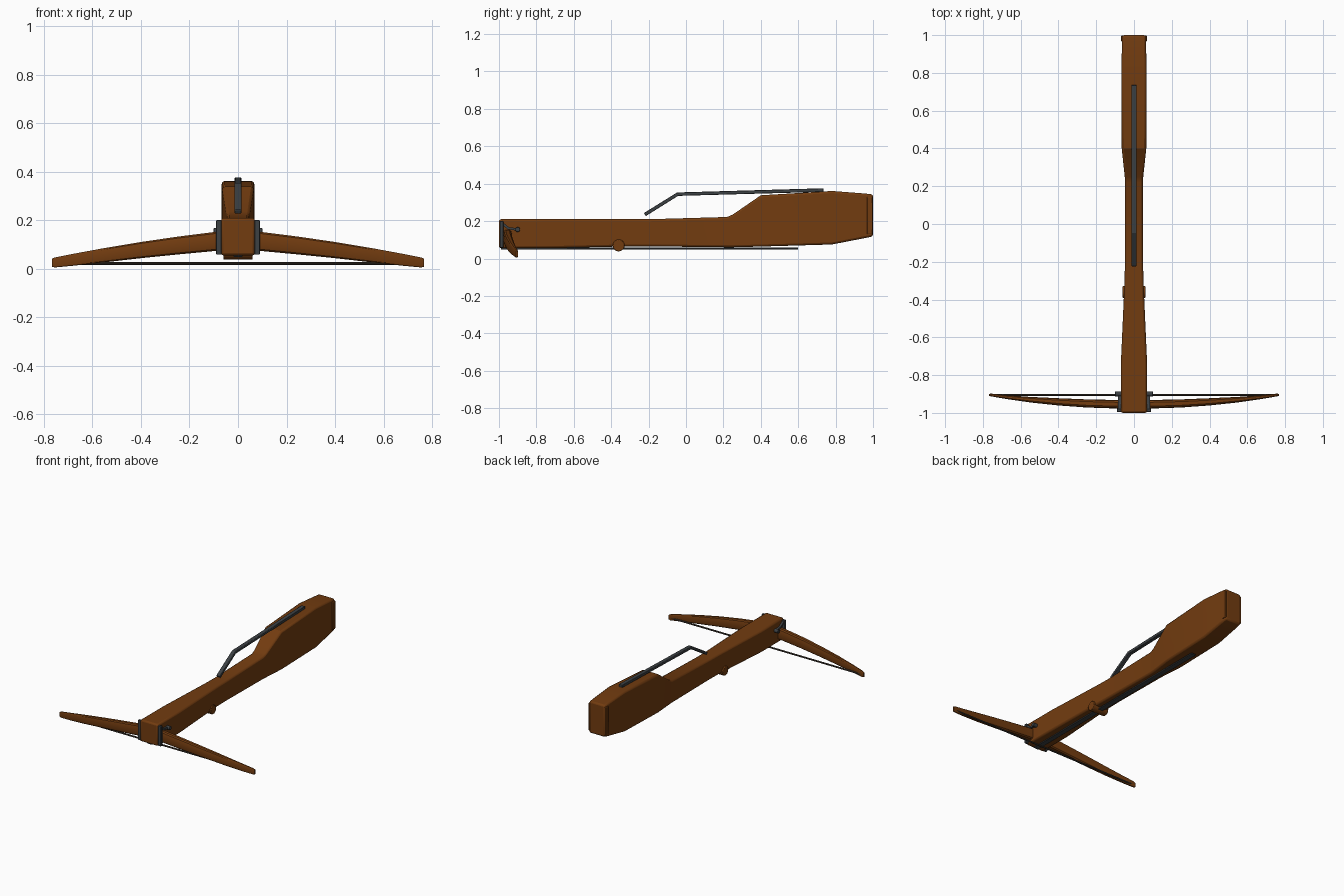
import bpy, bmesh, math
from mathutils import Vector

if "Cube" in bpy.data.objects:
    bpy.data.objects.remove(bpy.data.objects["Cube"])


def material(name, rgb):
    m = bpy.data.materials.new(name)
    m.diffuse_color = (*rgb, 1)
    m.use_nodes = True
    m.node_tree.nodes["Principled BSDF"].inputs["Base Color"].default_value = m.diffuse_color
    return m


WOOD = material("brown wood", (0.17, 0.045, 0.005))
STEEL = material("dark steel", (0.045, 0.052, 0.057))
CORD = material("dark cord", (0.045, 0.035, 0.025))


def finish(name, bm, mat, bevel=0.0, segs=2):
    bmesh.ops.recalc_face_normals(bm, faces=bm.faces)
    me = bpy.data.meshes.new(name)
    bm.to_mesh(me)
    bm.free()
    ob = bpy.data.objects.new(name, me)
    bpy.context.collection.objects.link(ob)
    me.materials.append(mat)
    if bevel:
        b = ob.modifiers.new("bevel", 'BEVEL')
        b.width, b.segments = bevel, segs
        b.limit_method, b.angle_limit = 'ANGLE', math.radians(50)
    bpy.context.view_layer.objects.active = ob
    ob.select_set(True)
    bpy.ops.object.shade_smooth_by_angle(angle=math.radians(25))
    ob.select_set(False)
    return ob


def loft(name, rings, mat, bevel=0.0):
    bm = bmesh.new()
    loops = [[bm.verts.new(p) for p in r] for r in rings]
    n = len(loops[0])
    for a, b in zip(loops, loops[1:]):
        for i in range(n):
            j = (i + 1) % n
            bm.faces.new((a[i], a[j], b[j], b[i]))
    bm.faces.new(loops[0])
    bm.faces.new(loops[-1][::-1])
    return finish(name, bm, mat, bevel)


def box(name, lo, hi, mat, bevel=0.0):
    (x0, y0, z0), (x1, y1, z1) = lo, hi
    return loft(name, [[(x0, y, z0), (x1, y, z0), (x1, y, z1), (x0, y, z1)]
                       for y in (y0, y1)], mat, bevel)


def rod(name, a, b, r, mat, sides=16, bevel=0.0):
    a, b = Vector(a), Vector(b)
    q = (b - a).to_track_quat('Z', 'Y')
    ring = [Vector((r * math.cos(t), r * math.sin(t), 0))
            for t in (2 * math.pi * i / sides for i in range(sides))]
    return loft(name, [[p + q @ v for v in ring] for p in (a, b)], mat, bevel)


def strip(name, path, x0, x1, t, mat, bevel=0.0):
    """Flat bar following (y, z) points, with mitred bends."""
    pts = [Vector(p) for p in path]
    rings = []
    for i, p in enumerate(pts):
        d = (pts[min(i + 1, len(pts) - 1)] - p).normalized() + \
            (p - pts[max(i - 1, 0)]).normalized()
        n = Vector((-d.y, d.x)).normalized() * t / 2
        u, v = p + n, p - n
        rings.append([(x0, *v), (x1, *v), (x1, *u), (x0, *u)])
    return loft(name, rings, mat, bevel)


# stock: y, bottom, top, half width
stations = [(-1.0, .055, .21, .07), (-.75, .055, .21, .07), (-.3, .065, .21, .05),
            (-.2, .065, .21, .048), (.22, .06, .222, .047), (.25, .06, .235, .049),
            (.40, .064, .338, .065), (.78, .075, .361, .067), (.95, .108, .348, .064),
            (1.0, .118, .343, .062)]
loft("stock", [[(-w, y, a), (w, y, a), (w, y, b), (-w, y, b)]
               for y, a, b, w in stations], WOOD, .011)

# butt side plates
for s in (-1, 1):
    box("butt_plate", (min(s * .055, s * .068), .967, .13),
        (max(s * .055, s * .068), .998, .33), WOOD, .004)

# bow limbs: x, front y, back y, bottom, top
limb = [(0, -.98, -.93, .08, .16), (.1, -.977, -.931, .072, .152),
        (.25, -.972, -.928, .058, .133), (.4, -.961, -.922, .043, .111),
        (.55, -.945, -.915, .026, .086), (.68, -.926, -.906, .012, .062),
        (.755, -.913, -.898, .005, .047), (.767, -.910, -.899, .008, .041)]
for s in (-1, 1):
    rings = []
    for x, y0, y1, z0, z1 in limb:
        rings.append([(s * x, (y0 + y1) / 2 + math.copysign(abs(c) ** .6, c) * (y1 - y0) / 2,
                       (z0 + z1) / 2 + math.copysign(abs(d) ** .6, d) * (z1 - z0) / 2)
                      for c, d in ((math.cos(t), math.sin(t))
                                   for t in (math.tau * (i + .5) / 12 for i in range(12)))])
    loft("bow_limb", rings, WOOD)

# bow string
rod("bow_string", (-.76, -.905, .022), (.76, -.905, .022), .006, CORD, 8)

# limb brackets: front strap, slanted arm and bolt on each side
for s in (-1, 1):
    x0, x1 = sorted((s * .068, s * .09))
    box("bracket_strap", (x0, -.995, .058), (x1, -.977, .2), STEEL, .003)
    strip("bracket_arm", [(-.985, .19), (-.95, .162), (-.9, .155)],
          *sorted((s * .068, s * .084)), .013, STEEL)
    rod("bracket_bolt", (s * .06, -.9, .155), (s * .1, -.9, .155), .013, STEEL, 16, .002)

# roller through the stock
rod("roller", (-.06, -.36, .07), (.06, -.36, .07), .032, WOOD, 20, .004)

# long trigger bar underneath
box("trigger_bar", (-.018, -.99, .049), (.018, .6, .058), STEEL, .002)

# bent cocking lever on top
strip("cocking_lever", [(-.22, .235), (-.045, .344), (.735, .366)],
      -.014, .014, .019, STEEL, .003)
